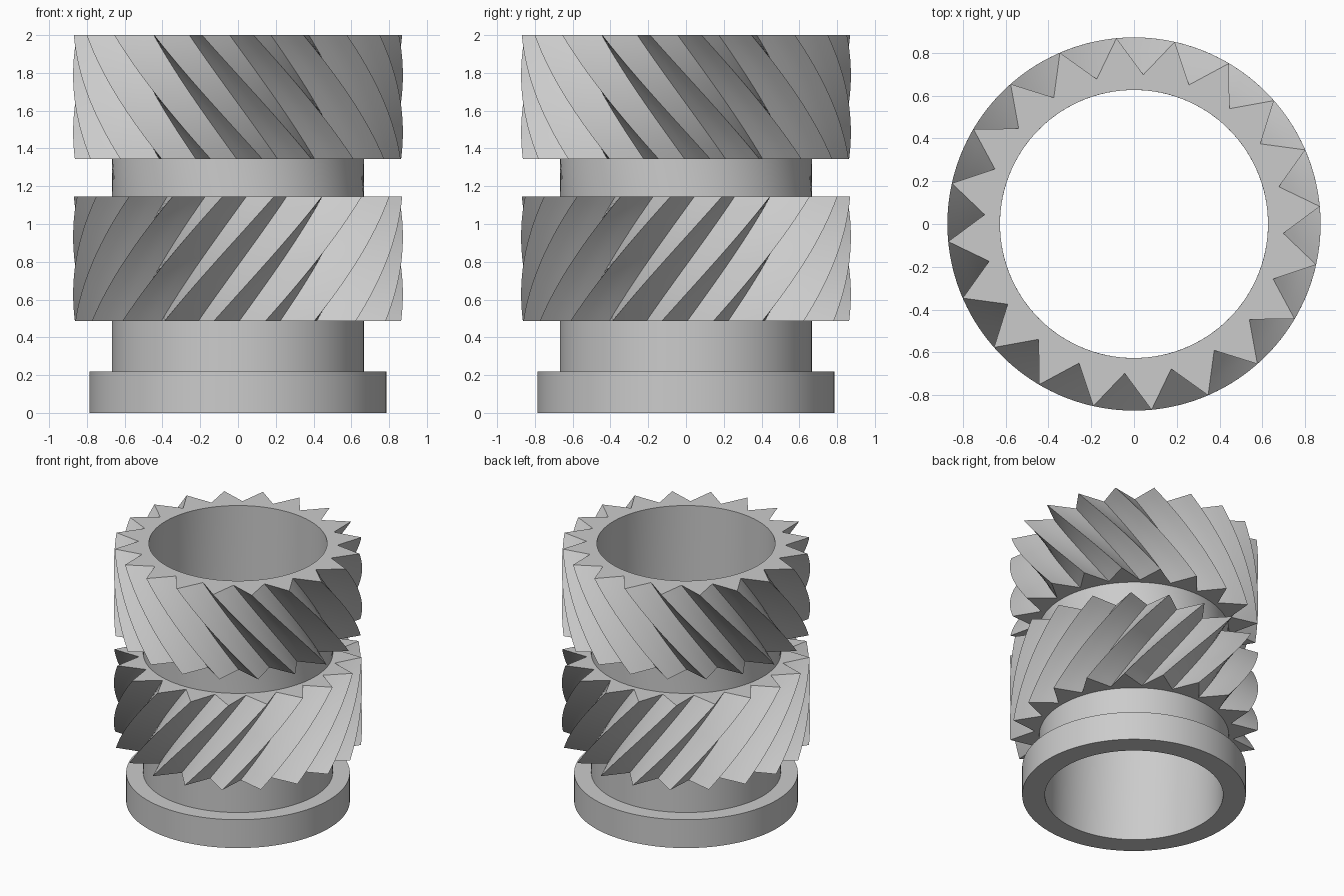
import bpy, bmesh
from math import radians, cos, sin, pi
from mathutils import Vector

if "Cube" in bpy.data.objects:
    bpy.data.objects.remove(bpy.data.objects["Cube"])

TEETH, PER = 20, 6            # teeth, and points along each tooth outline
N = TEETH * PER
R_TIP, R_ROOT = 0.873, 0.70
R_BORE, R_NECK, R_FLANGE = 0.627, 0.667, 0.787
TWIST, STEPS = 39.0, 16

bm = bmesh.new()


def circle(r, z, rot):
    return [bm.verts.new((r * cos(radians(rot) + 2 * pi * i / N),
                          r * sin(radians(rot) + 2 * pi * i / N), z)) for i in range(N)]


def star(z, rot):
    # straight-sided V teeth, subdivided so every ring has N points
    corners = []
    for k in range(2 * TEETH):
        a, r = radians(rot) + pi * k / TEETH, R_ROOT if k % 2 else R_TIP
        corners.append(Vector((r * cos(a), r * sin(a), z)))
    half = PER // 2
    return [bm.verts.new(c.lerp(corners[(k + 1) % len(corners)], j / half))
            for k, c in enumerate(corners) for j in range(half)]


def knurl(z_top, z_bottom, rot, twist):
    return [star(z_top + (z_bottom - z_top) * s / STEPS, rot + twist * s / STEPS)
            for s in range(STEPS + 1)]


# Rings from the top of the bore, down the outside, to the bottom of the bore
top, mid, low = 5.4, 48.6, 9.6
rings = [circle(R_BORE, 2.0, top)]
rings += knurl(2.0, 1.345, top, TWIST)                 # upper knurl
rings += [circle(R_NECK, 1.345, top + TWIST),          # groove between knurls
          circle(R_NECK, 1.145, mid)]
rings += knurl(1.145, 0.487, mid, -TWIST)              # lower knurl, opposite hand
rings += [circle(R_NECK, 0.487, low),                  # lower neck
          circle(R_NECK, 0.22, low),
          circle(R_FLANGE, 0.22, low),                 # flange
          circle(R_FLANGE, 0.0, low),
          circle(R_BORE, 0.0, low)]

# Skin the rings; the last joins the first to make the bore
for a, b in zip(rings, rings[1:] + rings[:1]):
    for i in range(N):
        j = (i + 1) % N
        bm.faces.new((a[i], b[i], b[j], a[j]))
bmesh.ops.recalc_face_normals(bm, faces=bm.faces[:])

mesh = bpy.data.meshes.new("knurled_insert")
bm.to_mesh(mesh)
bm.free()
obj = bpy.data.objects.new("knurled_insert", mesh)
bpy.context.collection.objects.link(obj)
bpy.context.view_layer.objects.active = obj
obj.select_set(True)
bpy.ops.object.shade_smooth_by_angle(angle=radians(30))
